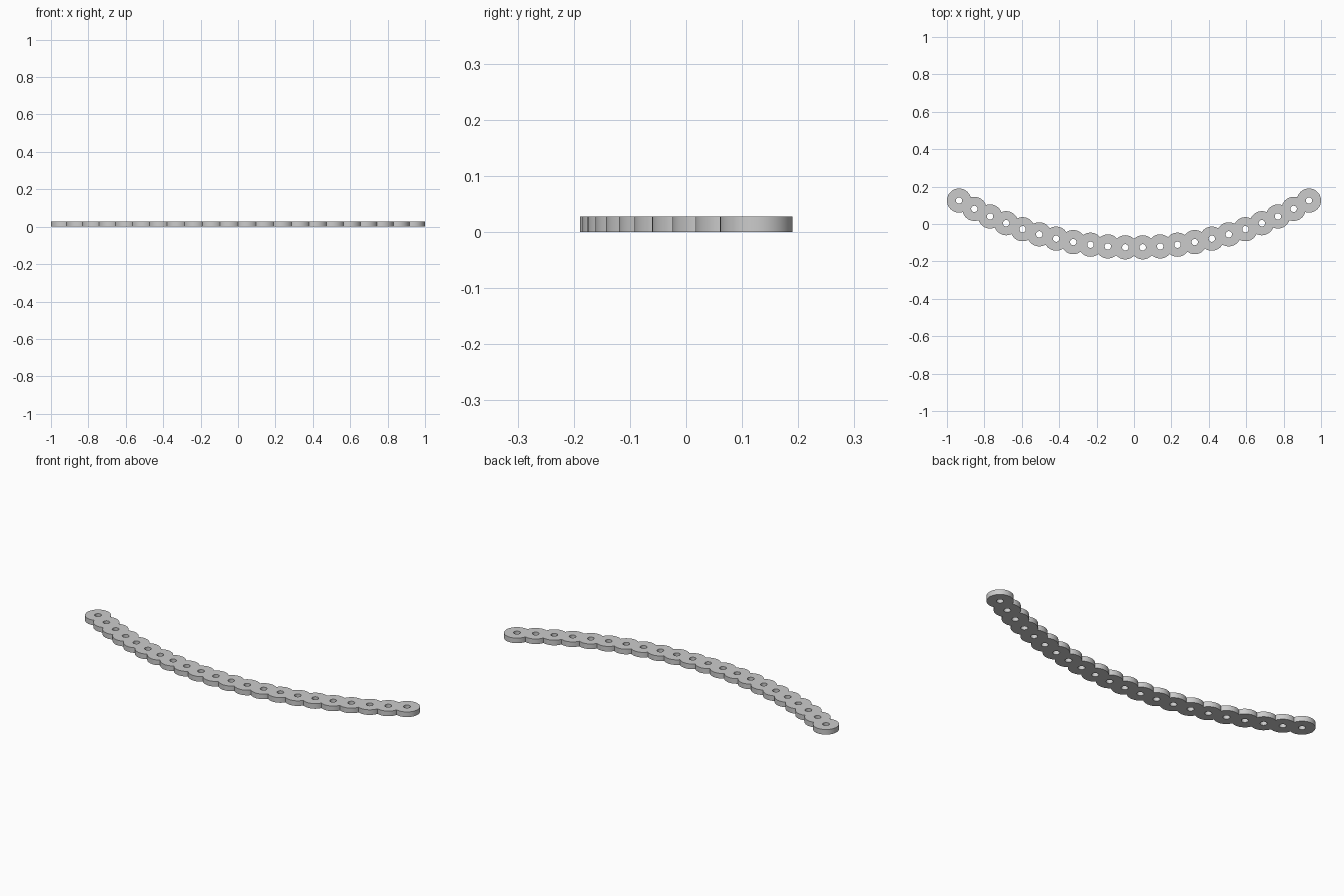
import bpy, bmesh
from math import sin, cos, pi, radians
from mathutils import Matrix, Vector

if "Cube" in bpy.data.objects:
    bpy.data.objects.remove(bpy.data.objects["Cube"])

LINKS = 22
RADIUS = 0.0645          # outer radius of each round link
HOLE = 0.017             # radius of each through hole
HEIGHT = 0.028
SEGMENTS = 64
HALF_ARC = radians(30)
BEND = (1 - RADIUS) / sin(HALF_ARC)    # radius of the curve through the holes
STEP = 2 * HALF_ARC / (LINKS - 1)
CENTRE = Vector((0, BEND * cos(HALF_ARC) + 0.19 - RADIUS, 0))

grey = bpy.data.materials.new("plain grey")
grey.use_nodes = True
colour = (0.6, 0.6, 0.6, 1)
grey.diffuse_color = colour
grey.node_tree.nodes["Principled BSDF"].inputs["Base Color"].default_value = colour


def add_link(bm, index):
    """Flat washer, trimmed where it meets its neighbours, set on the arc."""
    rings = []
    for r in (HOLE, RADIUS):
        rings.append([bm.verts.new((r * sin(2 * pi * i / SEGMENTS),
                                    r * cos(2 * pi * i / SEGMENTS) - BEND, 0))
                      for i in range(SEGMENTS)])
    inner, outer = rings
    faces = [bm.faces.new((inner[i - 1], outer[i - 1], outer[i], inner[i]))
             for i in range(SEGMENTS)]
    geom = inner + outer + faces + list({e for f in faces for e in f.edges})
    for side, last in ((1, LINKS - 1), (-1, 0)):
        if index != last:
            cut = bmesh.ops.bisect_plane(
                bm, geom=geom, dist=1e-6, plane_co=(0, 0, 0),
                plane_no=(side * cos(STEP / 2), sin(STEP / 2), 0), clear_outer=True)
            geom = [g for g in cut["geom"] if g.is_valid]
    verts = list({g for g in geom if isinstance(g, bmesh.types.BMVert)})
    turn = Matrix.Rotation(index * STEP - HALF_ARC, 4, "Z")
    bmesh.ops.transform(bm, matrix=Matrix.Translation(CENTRE) @ turn, verts=verts)


# Curved strip of joined round links
bm = bmesh.new()
for n in range(LINKS):
    add_link(bm, n)
bmesh.ops.remove_doubles(bm, verts=bm.verts, dist=1e-4)

# Thickness
top = bmesh.ops.extrude_face_region(bm, geom=bm.faces[:], use_keep_orig=True)
bmesh.ops.translate(bm, vec=(0, 0, HEIGHT),
                    verts=[g for g in top["geom"] if isinstance(g, bmesh.types.BMVert)])
bmesh.ops.recalc_face_normals(bm, faces=bm.faces)

mesh = bpy.data.meshes.new("perforated_strip")
bm.to_mesh(mesh)
bm.free()
mesh.materials.append(grey)
strip = bpy.data.objects.new("perforated_strip", mesh)
bpy.context.collection.objects.link(strip)
bpy.context.view_layer.objects.active = strip
strip.select_set(True)
bpy.ops.object.shade_smooth_by_angle(angle=radians(30))
